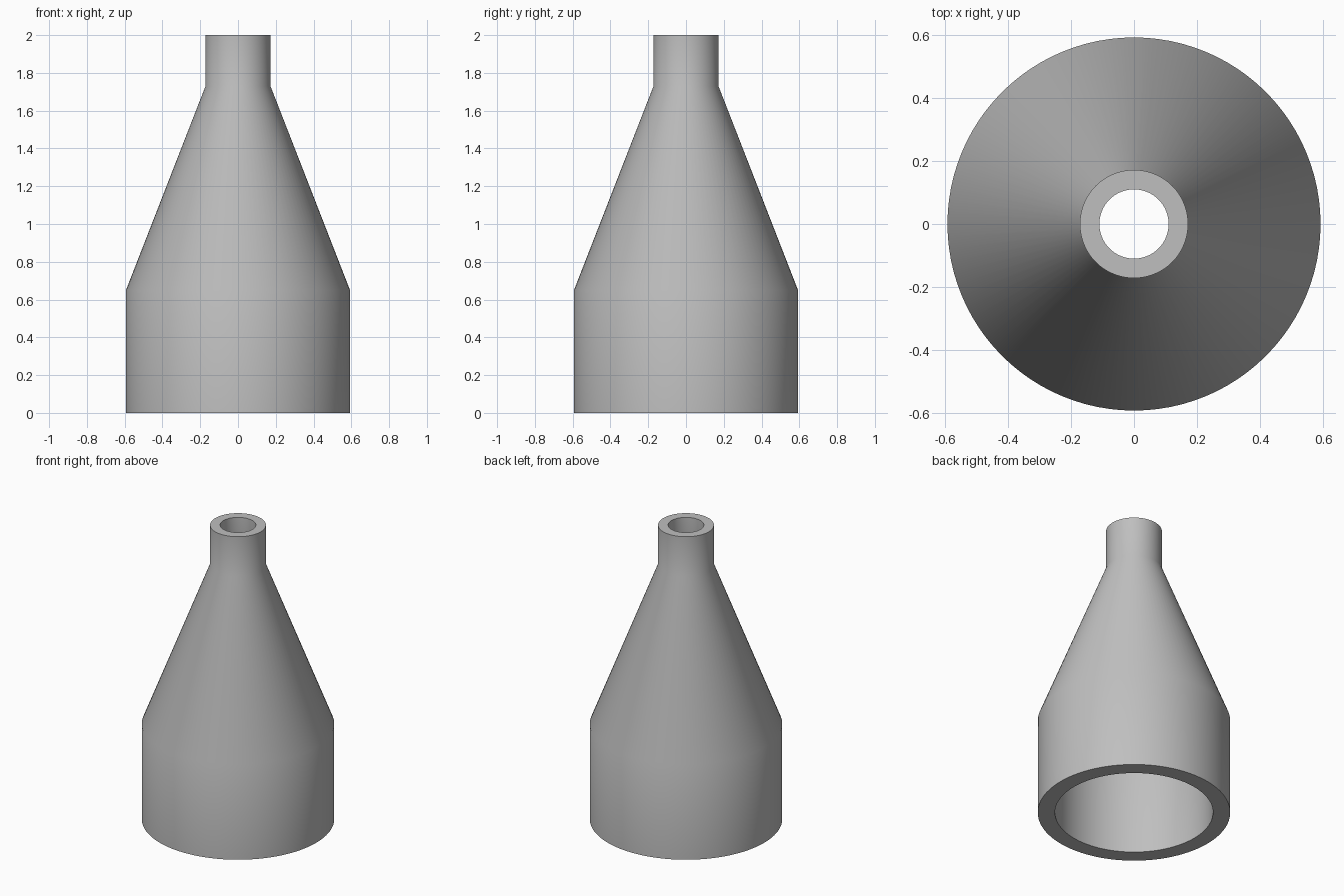
import bpy, bmesh, math

cube = bpy.data.objects.get("Cube")
if cube:
    bpy.data.objects.remove(cube, do_unlink=True)

# Single grey material
grey = bpy.data.materials.new("light_grey")
grey.use_nodes = True
colour = (0.52, 0.52, 0.52, 1.0)
grey.diffuse_color = colour
grey.node_tree.nodes["Principled BSDF"].inputs["Base Color"].default_value = colour

# Closed wall section (radius, height): outside going up, then bore going down
SEGMENTS = 96
outer = [(0.593, 0), (0.593, 0.65), (0.172, 1.73), (0.172, 2)]
bore = [(0.11, 2), (0.11, 1.73), (0.487, 0.65), (0.487, 0)]
profile = outer + bore

# Revolve the section into a hollow reducer
bm = bmesh.new()
rings = []
for r, z in profile:
    angles = [math.tau * i / SEGMENTS for i in range(SEGMENTS)]
    rings.append([bm.verts.new((r * math.cos(a), r * math.sin(a), z)) for a in angles])
for k, low in enumerate(rings):
    high = rings[(k + 1) % len(rings)]
    for i in range(SEGMENTS):
        j = (i + 1) % SEGMENTS
        bm.faces.new((low[i], low[j], high[j], high[i]))
bmesh.ops.recalc_face_normals(bm, faces=bm.faces)

mesh = bpy.data.meshes.new("pipe_reducer")
bm.to_mesh(mesh)
bm.free()
mesh.materials.append(grey)
reducer = bpy.data.objects.new("pipe_reducer", mesh)
bpy.context.collection.objects.link(reducer)

# Smooth walls with crisp rims
bpy.ops.object.select_all(action="DESELECT")
reducer.select_set(True)
bpy.context.view_layer.objects.active = reducer
bpy.ops.object.shade_smooth_by_angle(angle=math.radians(30))
